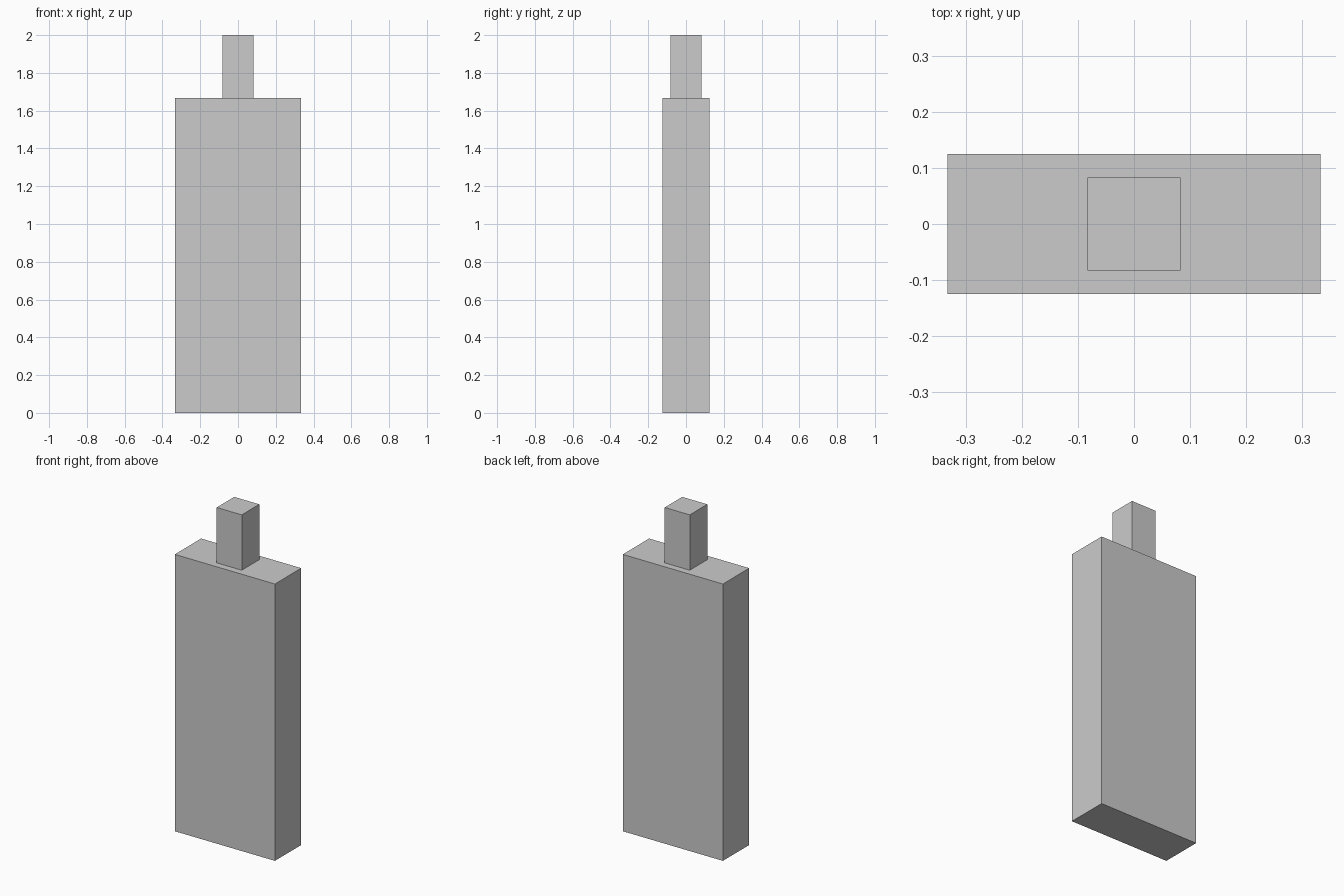
import bpy

if "Cube" in bpy.data.objects:
    bpy.data.objects.remove(bpy.data.objects["Cube"])

UNIT = 2 / 24  # the model sits on a grid of 24 units in height


def add_box(name, width, depth, bottom, top):
    """Add a centred box, sizes in grid units."""
    bpy.ops.mesh.primitive_cube_add(size=1, location=(0, 0, (bottom + top) / 2 * UNIT))
    box = bpy.context.object
    box.name = name
    box.scale = (width * UNIT, depth * UNIT, (top - bottom) * UNIT)
    bpy.ops.object.transform_apply(location=False, rotation=False, scale=True)
    return box


# Tall flat body
add_box("body", 8, 3, 0, 20)

# Square neck on top
add_box("neck", 2, 2, 20, 24)
